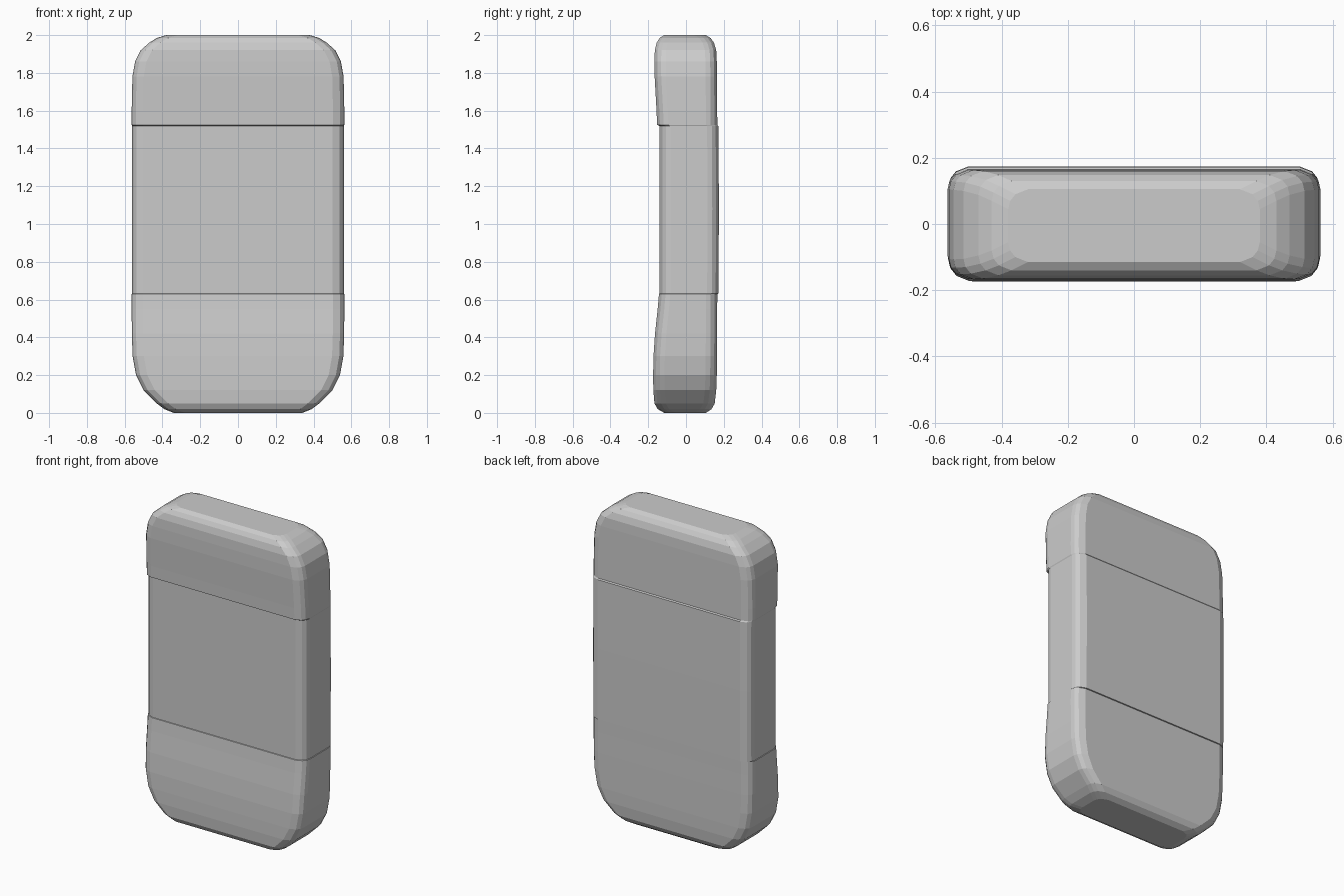
import bpy
import bmesh

cube = bpy.data.objects.get("Cube")
if cube:
    bpy.data.objects.remove(cube, do_unlink=True)

grey = bpy.data.materials.new("plain_grey")
grey.use_nodes = True
colour = (0.6, 0.6, 0.6, 1)
grey.diffuse_color = colour
grey.node_tree.nodes["Principled BSDF"].inputs["Base Color"].default_value = colour

# Height, half width, front depth, back depth of each level of the case
lower = [(0, .34, .115, .105), (.02, .39, .15, .135), (.05, .43, .167, .152),
         (.12, .5, .173, .16), (.2, .54, .174, .163), (.3, .558, .172, .164),
         (.42, .562, .164, .165), (.55, .563, .15, .165), (.63, .563, .143, .166)]
middle = [(.632, .56, .14, .172), (1.08, .56, .14, .174), (1.518, .56, .14, .172)]
upper = [(1.525, .563, .153, .166), (1.6, .563, .156, .165), (1.78, .559, .166, .164),
         (1.86, .545, .167, .163), (1.92, .515, .165, .16), (1.96, .47, .155, .148),
         (1.985, .43, .14, .13), (2, .38, .115, .105)]


def section(bm, z, w, front, back):
    """Rounded rectangle, counter-clockwise from the front right."""
    corner = [(.06, 0), (.022, .015), (.006, .035), (0, .06)]
    front_half = [(w - a, b - front) for a, b in corner]
    back_half = [(w - a, back - b) for a, b in reversed(corner)]
    right = front_half + back_half
    left = [(-x, y) for x, y in reversed(right)]
    return [bm.verts.new((x, y, z)) for x, y in right + left]


# Case with the recessed front band between its two end caps
bm = bmesh.new()
rings = [section(bm, *level) for level in lower + middle + upper]
for low, high in zip(rings, rings[1:]):
    for i in range(len(low)):
        j = (i + 1) % len(low)
        bm.faces.new((low[i], low[j], high[j], high[i]))
bm.faces.new(list(reversed(rings[0])))
bm.faces.new(rings[-1])
bmesh.ops.recalc_face_normals(bm, faces=bm.faces)

mesh = bpy.data.meshes.new("case_body")
bm.to_mesh(mesh)
bm.free()
mesh.materials.append(grey)
body = bpy.data.objects.new("case_body", mesh)
bpy.context.collection.objects.link(body)
